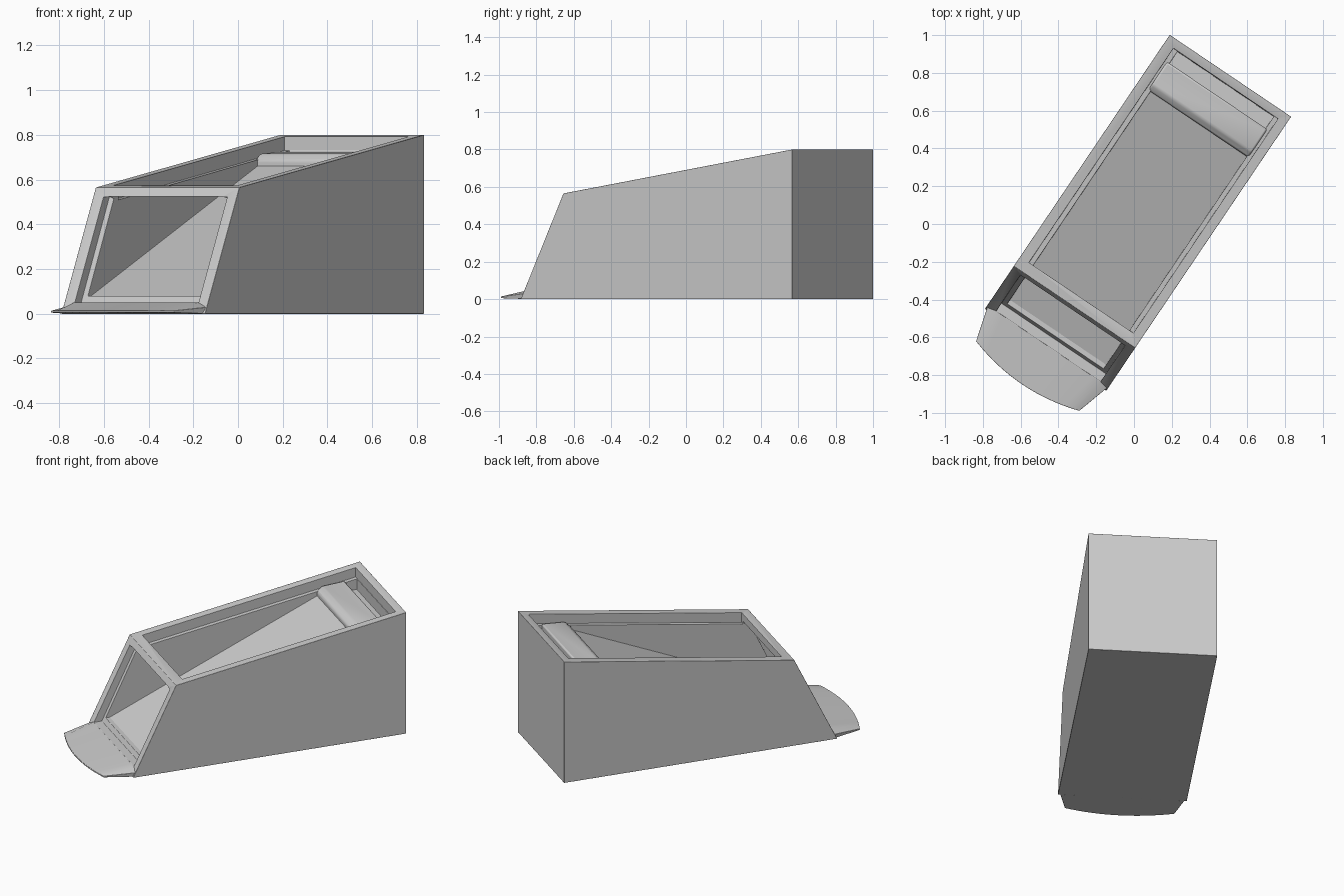
import bpy, bmesh, math
from mathutils import Matrix

if "Cube" in bpy.data.objects:
    bpy.data.objects.remove(bpy.data.objects["Cube"])

TURN = Matrix.Rotation(math.radians(-34), 4, 'Z')


def finish(name, bm):
    bmesh.ops.recalc_face_normals(bm, faces=bm.faces)
    mesh = bpy.data.meshes.new(name)
    bm.to_mesh(mesh)
    bm.free()
    ob = bpy.data.objects.new(name, mesh)
    bpy.context.collection.objects.link(ob)
    ob.matrix_world = TURN
    return ob


def extrude_profile(name, profile, x0, x1):
    """Side profile (y, z) extruded across the width."""
    bm = bmesh.new()
    face = bm.faces.new([bm.verts.new((x0, y, z)) for y, z in profile])
    out = bmesh.ops.extrude_face_region(bm, geom=[face])
    verts = [g for g in out['geom'] if isinstance(g, bmesh.types.BMVert)]
    bmesh.ops.translate(bm, verts=verts, vec=(x1 - x0, 0, 0))
    return finish(name, bm)


def cut(ob, cutter):
    m = ob.modifiers.new('cut', 'BOOLEAN')
    m.operation = 'DIFFERENCE'
    m.solver = 'EXACT'
    m.object = cutter
    cutter.hide_render = True
    cutter.hide_set(True)


def soften(ob, width):
    b = ob.modifiers.new('bevel', 'BEVEL')
    b.width = width
    b.segments = 2
    b.limit_method = 'ANGLE'
    b.angle_limit = math.radians(35)
    bpy.ops.object.select_all(action='DESELECT')
    ob.select_set(True)
    bpy.context.view_layer.objects.active = ob
    bpy.ops.object.shade_smooth_by_angle(angle=math.radians(40))


# Wedge-shaped case
case = extrude_profile('case', [(-.815, 0), (-.54, .565), (.936, .80), (.936, 0)], -.403, .372)

# Inner cavity: ramp floor, open top, open front
cavity = extrude_profile('cavity_cutter', [
    (-1.1, .08), (-.70, .08), (.63, .66), (.885, .66), (.885, 1), (-.48, 1),
    (-.48, .525), (-1.1, .525)], -.32, .295)
# Shallow wider steps around the top and front openings
top_step = extrude_profile('top_step_cutter', [
    (-.48, .51), (.888, .73), (.888, 1), (-.48, 1)], -.347, .32)
front_step = extrude_profile('front_step_cutter', [
    (-1.1, .05), (-.74, .05), (-.515, .522), (-1.1, .522)], -.347, .32)
for c in (cavity, top_step, front_step):
    cut(case, c)
soften(case, .007)

# Cross block at the back of the ramp
block = extrude_profile('cross_block', [
    (.63, .62), (.63, .685), (.665, .715), (.81, .725), (.81, .62)], -.335, .305)
soften(block, .01)

# Curved front lip
bm = bmesh.new()
rows = []
n = 16
for i in range(n + 1):
    t = i / n
    s = 2 * t - 1
    xi = -.400 + .770 * t
    xo = -.346 + .659 * t
    yo = -.982 - .053 * (1 - s * s)
    edge = .03 if abs(s) == 1 else .05
    rows.append([bm.verts.new(p) for p in (
        (xi, -.77, 0), (xi, -.79, edge), (xo, yo, .014), (xo, yo, .005))])
for a, b in zip(rows, rows[1:]):
    for k in range(4):
        bm.faces.new((a[k], a[(k + 1) % 4], b[(k + 1) % 4], b[k]))
bm.faces.new(rows[0])
bm.faces.new(rows[-1])
lip = finish('front_lip', bm)
soften(lip, .002)
